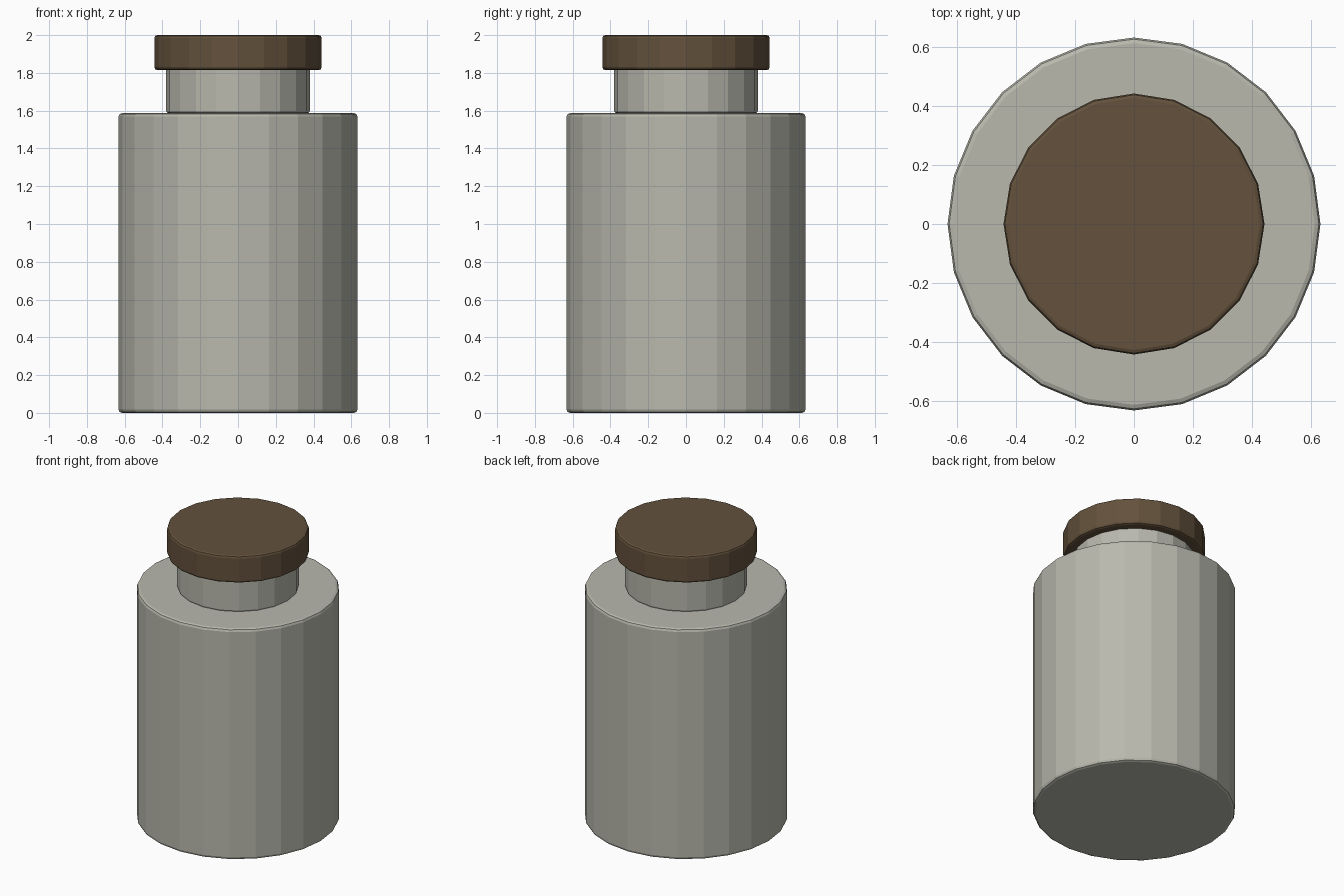
import bpy

cube = bpy.data.objects.get("Cube")
if cube:
    bpy.data.objects.remove(cube, do_unlink=True)


def make_material(name, rgb):
    mat = bpy.data.materials.new(name)
    mat.use_nodes = True
    mat.diffuse_color = (*rgb, 1)
    mat.node_tree.nodes["Principled BSDF"].inputs["Base Color"].default_value = (*rgb, 1)
    return mat


def drum(name, radius, bottom, top, sides, bevel, mat):
    """Upright faceted cylinder with softened rims."""
    bpy.ops.mesh.primitive_cylinder_add(
        vertices=sides, radius=radius, depth=top - bottom,
        location=(0, 0, (bottom + top) / 2))
    obj = bpy.context.object
    obj.name = name
    obj.data.materials.append(mat)
    mod = obj.modifiers.new("rim_bevel", 'BEVEL')
    mod.width = bevel
    mod.segments = 2
    mod.limit_method = 'ANGLE'
    mod.angle_limit = 0.8
    return obj


glass = make_material("pale grey glass", (0.48, 0.48, 0.42))
cork = make_material("dark brown stopper", (0.125, 0.083, 0.045))

# Jar body, narrow neck and overhanging lid
drum("jar_body", 0.633, 0.0, 1.587, 24, 0.019, glass)
drum("jar_neck", 0.38, 1.587, 1.83, 20, 0.012, glass)
drum("jar_lid", 0.443, 1.815, 2.0, 20, 0.015, cork)
